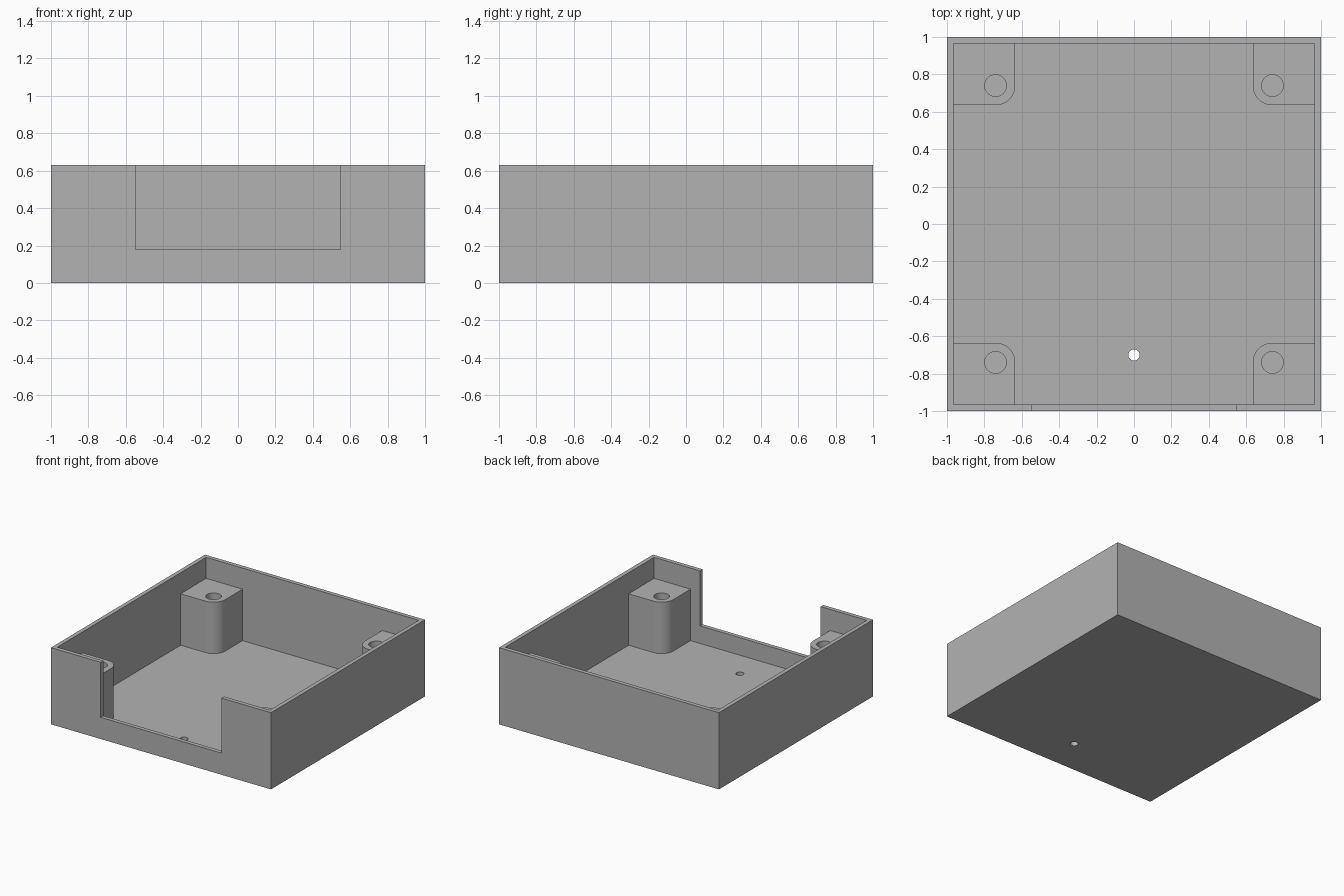
import bpy
import bmesh
from math import pi, cos, sin, radians

HEIGHT = 0.63
INNER = 0.966          # half width of the cavity
FLOOR = 0.034          # floor thickness
POST_TOP = 0.457
POST_EDGE = 0.635      # inner side of each corner post
POST_AXIS = 0.74       # screw hole centre

if "Cube" in bpy.data.objects:
    bpy.data.objects.remove(bpy.data.objects["Cube"], do_unlink=True)

grey = bpy.data.materials.new("plain grey")
grey.use_nodes = True
GREY = (0.45, 0.45, 0.45, 1)
grey.diffuse_color = GREY
grey.node_tree.nodes["Principled BSDF"].inputs["Base Color"].default_value = GREY


def prism(name, outline, z0, z1):
    """Extrude a flat outline from z0 to z1."""
    bm = bmesh.new()
    face = bm.faces.new([bm.verts.new((x, y, z0)) for x, y in outline])
    top = bmesh.ops.extrude_face_region(bm, geom=[face])["geom"]
    verts = [v for v in top if isinstance(v, bmesh.types.BMVert)]
    bmesh.ops.translate(bm, verts=verts, vec=(0, 0, z1 - z0))
    bmesh.ops.recalc_face_normals(bm, faces=bm.faces)
    mesh = bpy.data.meshes.new(name)
    bm.to_mesh(mesh)
    bm.free()
    mesh.materials.append(grey)
    obj = bpy.data.objects.new(name, mesh)
    bpy.context.collection.objects.link(obj)
    return obj


def rect(x0, x1, y0, y1):
    return [(x0, y0), (x1, y0), (x1, y1), (x0, y1)]


def arc(cx, cy, r, start, end, n):
    angles = [start + (end - start) * i / n for i in range(n + 1)]
    return [(cx + r * cos(a), cy + r * sin(a)) for a in angles]


def circle(cx, cy, r, n=40):
    return arc(cx, cy, r, 0, 2 * pi, n)[:-1]


def cut(obj, cutter):
    """Subtract the cutter, then discard it."""
    mod = obj.modifiers.new("cut", "BOOLEAN")
    mod.operation = "DIFFERENCE"
    mod.solver = "EXACT"
    mod.object = cutter
    bpy.context.view_layer.objects.active = obj
    bpy.ops.object.modifier_apply(modifier=mod.name)
    bpy.data.objects.remove(cutter, do_unlink=True)


def smooth(obj):
    bpy.ops.object.select_all(action="DESELECT")
    obj.select_set(True)
    bpy.context.view_layer.objects.active = obj
    bpy.ops.object.shade_smooth_by_angle(angle=radians(30))


# Open tray with a front cutout and a small drain hole
tray = prism("tray", rect(-1, 1, -1, 1), 0, HEIGHT)
cut(tray, prism("cavity", rect(-INNER, INNER, -INNER, INNER), FLOOR, 1))
cut(tray, prism("front_cutout", rect(-0.548, 0.548, -1.1, -0.9), 0.178, 1))
cut(tray, prism("floor_hole", circle(0, -0.7, 0.03), -0.1, 0.1))
smooth(tray)

# Four corner screw posts, rounded toward the middle of the tray
profile = [(INNER, INNER), (POST_EDGE, INNER)]
profile += arc(POST_AXIS, POST_AXIS, POST_AXIS - POST_EDGE, pi, 1.5 * pi, 12)
profile += [(INNER, POST_EDGE)]
for side, sx in (("left", 1), ("right", -1)):
    for end, sy in (("front", -1), ("back", 1)):
        outline = [(sx * x, sy * y) for x, y in profile]
        post = prism(f"{end}_{side}_post", outline, FLOOR, POST_TOP)
        hole = circle(sx * POST_AXIS, sy * POST_AXIS, 0.058)
        cut(post, prism("screw_hole", hole, 0, 1))
        smooth(post)
